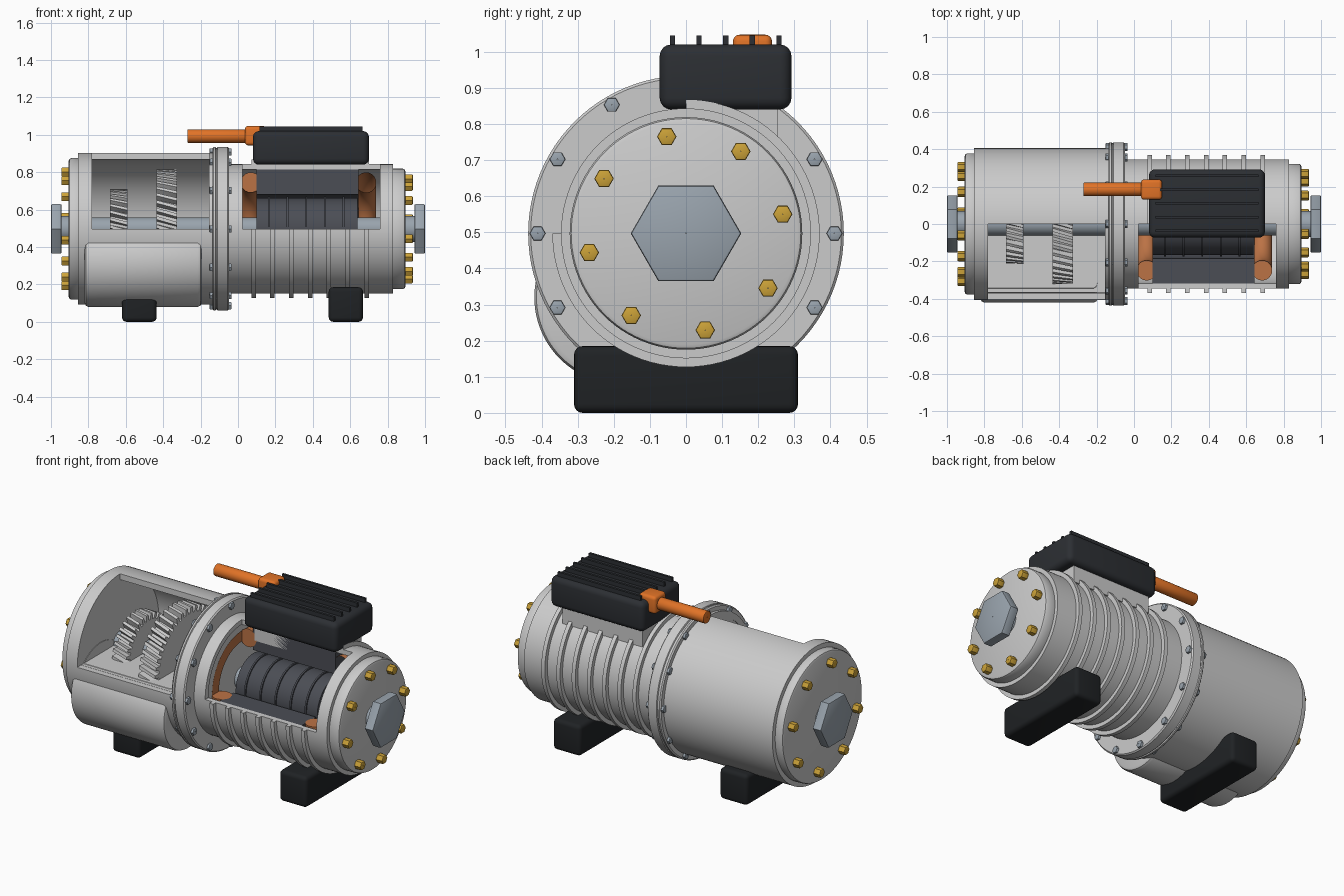
import bpy, bmesh
from math import sin, cos, pi, radians

if "Cube" in bpy.data.objects:
    bpy.data.objects.remove(bpy.data.objects["Cube"])

ZC = 0.497  # height of the main axis


def material(name, rgb):
    m = bpy.data.materials.new(name)
    m.diffuse_color = (*rgb, 1)
    m.use_nodes = True
    m.node_tree.nodes["Principled BSDF"].inputs["Base Color"].default_value = m.diffuse_color
    return m


BLACK = material("black_plastic", (0.025, 0.028, 0.033))
RUBBER = material("foot_rubber", (0.014, 0.016, 0.018))
ORANGE = material("orange_cable", (0.75, 0.17, 0.02))
COPPER = material("copper", (0.50, 0.17, 0.06))
GOLD = material("gold_bolt", (0.60, 0.36, 0.04))
DARK = material("stator_steel", (0.07, 0.075, 0.09))
STEEL = material("bright_steel", (0.32, 0.37, 0.42))


def finish(name, bm, mat=None):
    bmesh.ops.recalc_face_normals(bm, faces=bm.faces[:])
    me = bpy.data.meshes.new(name)
    bm.to_mesh(me)
    bm.free()
    ob = bpy.data.objects.new(name, me)
    bpy.context.collection.objects.link(ob)
    if mat:
        me.materials.append(mat)
    return ob


def activate(ob):
    bpy.ops.object.select_all(action='DESELECT')
    ob.select_set(True)
    bpy.context.view_layer.objects.active = ob


def smooth(ob):
    activate(ob)
    bpy.ops.object.shade_smooth_by_angle(angle=radians(32))
    return ob


def lathe(name, profile, n=96, mat=None, centers=((0, ZC),), cutter=None):
    """Spin a closed (x, radius) profile around one or more x-parallel axes."""
    bm = bmesh.new()
    for cy, cz in centers:
        rings = []
        for i in range(n):
            a = 2 * pi * i / n
            rings.append([bm.verts.new((x, cy + r * cos(a), cz + r * sin(a))) for x, r in profile])
        k = len(profile)
        for i in range(n):
            p, q = rings[i], rings[(i + 1) % n]
            for j in range(k):
                bm.faces.new((p[j], p[(j + 1) % k], q[(j + 1) % k], q[j]))
    ob = finish(name, bm, mat)
    if cutter:
        mod = ob.modifiers.new("cutaway", 'BOOLEAN')
        mod.operation = 'DIFFERENCE'
        mod.solver = 'EXACT'
        mod.object = cutter
        activate(ob)
        bpy.ops.object.modifier_apply(modifier=mod.name)
    return smooth(ob)


def rod(x0, x1, r, c=0.0, inner=0.001):
    """Chamfered rod or disc profile."""
    return [(x0, inner), (x0, r - c), (x0 + c * 0.3, r - c * 0.3), (x0 + c, r),
            (x1 - c, r), (x1 - c * 0.3, r - c * 0.3), (x1, r - c), (x1, inner)] if c else \
           [(x0, inner), (x0, r), (x1, r), (x1, inner)]


def ribbed(x0, x1, r, ribs, w, h):
    """Outer outline of a barrel with raised ribs."""
    pts = [(x0, r)]
    for x in ribs:
        pts += [(x - w, r), (x - w, r + h), (x + w, r + h), (x + w, r)]
    return pts + [(x1, r)]


def box(name, lo, hi, mat=None, bevel=0.0):
    bm = bmesh.new()
    bmesh.ops.create_cube(bm, size=1)
    for v in bm.verts:
        v.co = [(lo[i] + hi[i]) / 2 + v.co[i] * (hi[i] - lo[i]) for i in range(3)]
    if bevel:
        bmesh.ops.bevel(bm, geom=bm.edges[:], offset=bevel, segments=4, profile=0.5, affect='EDGES')
    return smooth(finish(name, bm, mat))


def gear(name, x0, x1, r, teeth, twist):
    """Helical gear from two twisted tooth outlines."""
    bm = bmesh.new()
    steps, loops = 4, []
    for s in range(steps + 1):
        t = s / steps
        ring = []
        for i in range(teeth):
            for f, rr in ((0.0, r - 0.035), (0.4, r - 0.035), (0.5, r), (0.9, r)):
                a = 2 * pi * (i + f) / teeth + twist * t
                ring.append(bm.verts.new((x0 + (x1 - x0) * t, rr * cos(a), ZC + rr * sin(a))))
        loops.append(ring)
    n = teeth * 4
    for p, q in zip(loops, loops[1:]):
        for i in range(n):
            bm.faces.new((p[i], p[(i + 1) % n], q[(i + 1) % n], q[i]))
    bm.faces.new(loops[0])
    bm.faces.new(loops[-1])
    return smooth(finish(name, bm))


def circle(r, count, offset=0.0):
    return [(r * cos(a), ZC + r * sin(a)) for a in
            (radians(offset) + 2 * pi * i / count for i in range(count))]


# Cutters for the two front upper windows
cut_gear = box("gearbox_cutter", (-0.78, -0.8, ZC), (-0.155, 0, 1.5))
cut_motor = box("motor_cutter", (0.025, -0.8, ZC), (0.76, 0, 1.5))

# Gearbox housing, its lower bulge and floor
lathe("gearbox_housing", [(-0.855, 0.05), (-0.855, 0.405), (-0.13, 0.405), (-0.13, 0.05),
                          (-0.152, 0.05), (-0.152, 0.37), (-0.783, 0.37), (-0.783, 0.05)], cutter=cut_gear)
lathe("gearbox_bulge", rod(-0.82, -0.195, 0.24, 0.02), centers=((-0.18, 0.32),), cutter=cut_gear)
box("gearbox_floor", (-0.784, -0.365, 0.44), (-0.15, 0, ZC - 0.002))

# Helical gears on the shaft
gear("small_gear", -0.685, -0.59, 0.212, 32, 0.12)
gear("large_gear", -0.435, -0.325, 0.32, 44, 0.10)
lathe("main_shaft", rod(-0.97, 0.97, 0.062), 48, STEEL)

# Joint flange and its bolts
lathe("joint_flange", [(-0.137, 0.05), (-0.137, 0.43), (-0.130, 0.437), (-0.120, 0.437), (-0.117, 0.431),
                       (-0.113, 0.431), (-0.110, 0.437), (-0.055, 0.437), (-0.048, 0.43), (-0.048, 0.05)])
lathe("flange_bolts", rod(-0.152, -0.034, 0.022, 0.004), 6, STEEL, circle(0.411, 12))

# Motor housing with cooling ribs
ribs = [0.083 + 0.1007 * i for i in range(7)]
lathe("motor_housing", [(-0.06, 0.05)] + ribbed(-0.06, 0.83, 0.346, ribs, 0.012, 0.024) +
      [(0.83, 0.05), (0.765, 0.05), (0.765, 0.317), (0.02, 0.317), (0.02, 0.05)], cutter=cut_motor)

# Stator, copper windings and rotor
lathe("stator", rod(0.10, 0.645, 0.317, 0, 0.185), mat=DARK, cutter=cut_motor)
for side, x in (("left", 0.068), ("right", 0.685)):
    coil = [(x + 0.054 * cos(a), 0.248 + 0.054 * sin(a)) for a in (2 * pi * i / 24 for i in range(24))]
    lathe(side + "_winding", coil, mat=COPPER, cutter=cut_motor)
lathe("rotor", [(0.10, 0.02)] + ribbed(0.10, 0.64, 0.165, [0.165 + 0.1 * i for i in range(5)], 0.005, 0.008) +
      [(0.64, 0.02)], mat=DARK)

# End caps, gold bolts and hexagonal shaft ends
for side, s, x, r, br in (("left", -1, 0.855, 0.378, 0.31), ("right", 1, 0.83, 0.322, 0.273)):
    def flip(p):
        return [(s * a, b) for a, b in p]
    x1 = 0.905 if s < 0 else 0.895
    lathe(side + "_end_cap", flip(rod(x - 0.02, x1, r, 0.014)))
    lathe(side + "_cap_bolts", flip(rod(x1 - 0.01, x1 + 0.04, 0.027, 0.006)), 6, GOLD, circle(br, 8, 11.25))
    lathe(side + "_hex_end", flip(rod(0.943, 1.0, 0.153, 0.008)), 6, STEEL)
    lathe(side + "_shaft_collar", flip(rod(0.88, 0.95, 0.07)), 48, STEEL)

# Feet
box("left_foot", (-0.62, -0.31, 0), (-0.435, 0.31, 0.185), RUBBER, 0.024)
box("right_foot", (0.485, -0.31, 0), (0.668, 0.31, 0.185), RUBBER, 0.024)

# Control box with pedestal and fins
box("box_pedestal", (0.11, 0.0, 0.74), (0.64, 0.255, 0.86))
box("control_box", (0.08, -0.073, 0.84), (0.70, 0.292, 1.02), BLACK, 0.032)
for i in range(5):
    y = -0.037 + 0.0735 * i
    box("box_fin_%d" % (i + 1), (0.115, y - 0.007, 1.0), (0.665, y + 0.007, 1.045), BLACK)

# Orange plug and cable
box("cable_plug", (0.037, 0.13, 0.943), (0.15, 0.238, 1.047), ORANGE, 0.018)
lathe("cable", rod(-0.27, 0.06, 0.036, 0.004), 32, ORANGE, ((0.185, 0.993),))

# Remove the helpers
for c in (cut_gear, cut_motor):
    bpy.data.objects.remove(c, do_unlink=True)
